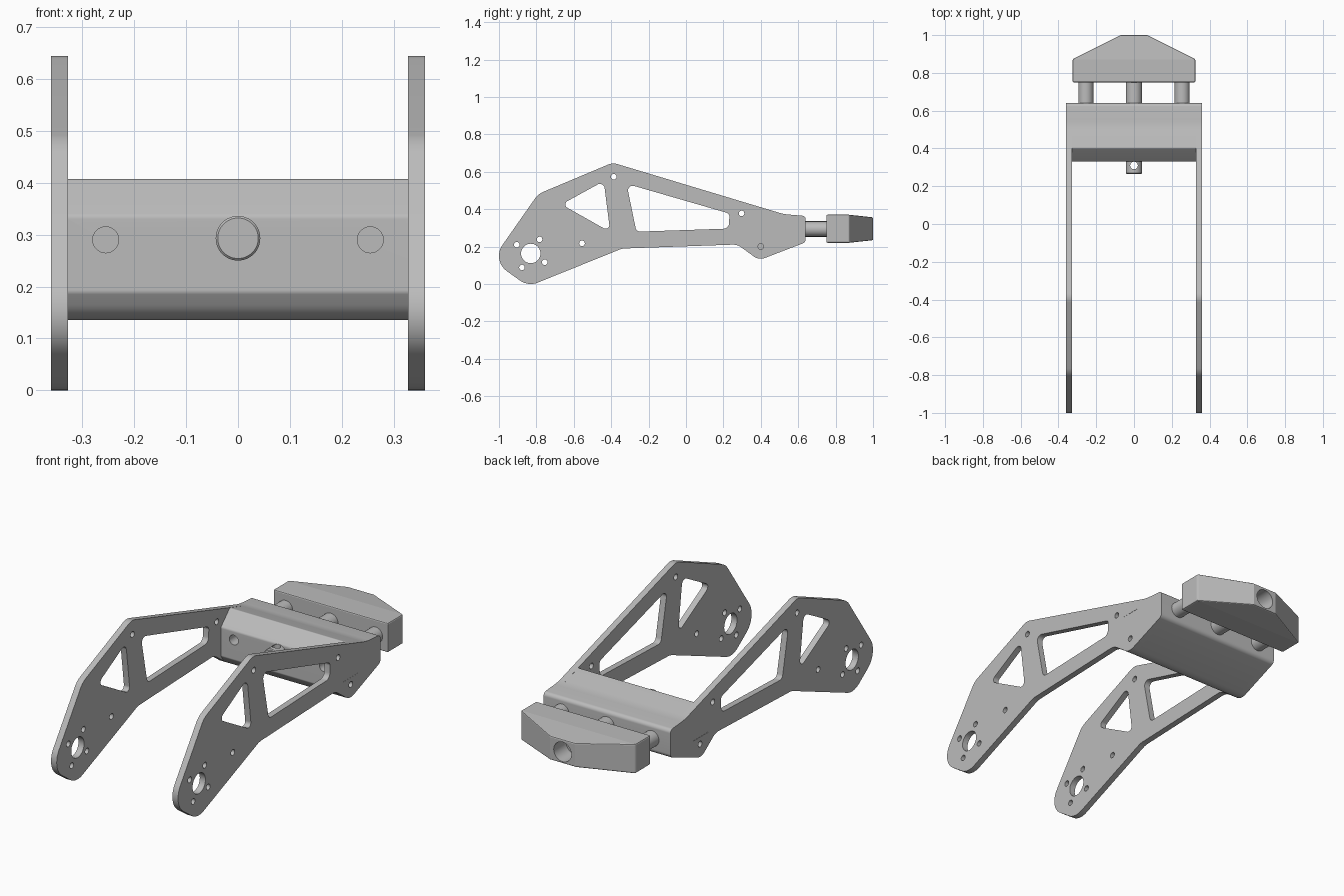
import bpy, bmesh, math
from mathutils import Vector

if "Cube" in bpy.data.objects:
    bpy.data.objects.remove(bpy.data.objects["Cube"])

GREY = (0.5, 0.5, 0.5, 1)
metal = bpy.data.materials.new("plain grey metal")
metal.use_nodes = True
metal.diffuse_color = GREY
metal.node_tree.nodes["Principled BSDF"].inputs["Base Color"].default_value = GREY


def activate(ob):
    bpy.ops.object.select_all(action='DESELECT')
    ob.select_set(True)
    bpy.context.view_layer.objects.active = ob


def finish(ob, name, smooth=True):
    ob.name = name
    ob.data.materials.clear()
    ob.data.materials.append(metal)
    activate(ob)
    if smooth:
        bpy.ops.object.shade_smooth_by_angle(angle=math.radians(30))
    return ob


def circle(y, z, r, n=32):
    return [(y + r * math.cos(math.tau * i / n), z + r * math.sin(math.tau * i / n))
            for i in range(n)]


def belt(rounds, steps=10):
    """Counter-clockwise outline tangent to circles (y, z, r); r < 0 is a hollow corner."""
    normals = []
    for i, (y, z, r) in enumerate(rounds):
        y2, z2, r2 = rounds[(i + 1) % len(rounds)]
        d = Vector((y2 - y, z2 - z))
        u = d.normalized()
        s = (r - r2) / d.length
        n = u * s + Vector((u.y, -u.x)) * math.sqrt(1 - s * s)
        normals.append(math.atan2(n.y, n.x))
    pts = []
    for i, (y, z, r) in enumerate(rounds):
        a = normals[i - 1]
        turn = (normals[i] - a + math.pi) % math.tau - math.pi
        for k in range(steps + 1):
            t = a + turn * k / steps
            pts.append((y + r * math.cos(t), z + r * math.sin(t)))
    return pts


def slab(name, loops, x0, x1):
    """Side profile with holes, extruded along x."""
    cu = bpy.data.curves.new(name, 'CURVE')
    cu.dimensions = '2D'
    cu.fill_mode = 'BOTH'
    cu.extrude = (x1 - x0) / 2
    for loop in loops:
        sp = cu.splines.new('POLY')
        sp.points.add(len(loop) - 1)
        for p, (y, z) in zip(sp.points, loop):
            p.co = (y, z, 0, 1)
        sp.use_cyclic_u = True
    ob = bpy.data.objects.new(name, cu)
    bpy.context.collection.objects.link(ob)
    ob.location.x = (x0 + x1) / 2
    ob.rotation_euler = (math.pi / 2, 0, math.pi / 2)
    activate(ob)
    bpy.ops.object.convert(target='MESH')
    ob = bpy.context.object
    bm = bmesh.new()
    bm.from_mesh(ob.data)
    bmesh.ops.remove_doubles(bm, verts=bm.verts, dist=0.00005)
    bmesh.ops.recalc_face_normals(bm, faces=bm.faces)
    bm.to_mesh(ob.data)
    bm.free()
    return finish(ob, name)


def rod(name, r, start, end):
    a, b = Vector(start), Vector(end)
    bpy.ops.mesh.primitive_cylinder_add(vertices=48, radius=r, depth=(b - a).length,
                                        location=(a + b) / 2)
    ob = bpy.context.object
    ob.rotation_euler = (b - a).to_track_quat('Z', 'Y').to_euler()
    return finish(ob, name)


def apply_modifier(ob, kind, **settings):
    mod = ob.modifiers.new(kind.title(), kind)
    for key, value in settings.items():
        setattr(mod, key, value)
    activate(ob)
    bpy.ops.object.modifier_apply(modifier=mod.name)


def cut(ob, r, start, end):
    cutter = rod("cutter", r, start, end)
    apply_modifier(ob, 'BOOLEAN', operation='DIFFERENCE', solver='EXACT', object=cutter)
    bpy.data.objects.remove(cutter)


INNER, OUTER = 0.328, 0.36
PIN_X, PIN_Z = 0.255, 0.293

# Shared rounds of the rear end
tail = [(0.40, 0.20, 0.065), (0.615, 0.24, 0.025), (0.62, 0.345, 0.02), (0.57, 0.62, -0.25)]

# Side plates with windows, bearing hole, screw holes and tab slot
outline = belt([(-0.83, 0.10, 0.10), (-0.32, 0.09, -0.10), (0.25, 0.13, -0.08)] + tail +
               [(-0.388, 0.572, 0.072), (-0.725, 0.40, 0.10), (-0.90, 0.15, 0.10)])
small_window = belt([(-0.625, 0.425, 0.02), (-0.43, 0.315, 0.02), (-0.46, 0.51, 0.025)])
large_window = belt([(-0.245, 0.305, 0.025), (0.20, 0.325, 0.03),
                     (0.21, 0.36, 0.022), (-0.285, 0.50, 0.025)])
slot = belt([(0.34, 0.24, 0.004), (0.45, 0.24, 0.004),
             (0.45, 0.34, 0.004), (0.34, 0.34, 0.004)], 3)
hub_y, hub_z = -0.83, 0.163
screws = [(-0.556, 0.217), (-0.386, 0.573), (0.297, 0.377), (0.40, 0.20)]
dy, dz = 0.047, 0.075
for _ in range(4):
    screws.append((hub_y + dy, hub_z + dz))
    dy, dz = -dz, dy
holes = [small_window, large_window, slot, circle(hub_y, hub_z, 0.052, 48)]
holes += [circle(y, z, 0.015, 20) for y, z in screws]

for side, s in (("left", 1), ("right", -1)):
    lo, hi = sorted((s * INNER, s * OUTER))
    slab(side + "_side_plate", [outline] + holes, lo, hi)
    lo, hi = sorted((s * 0.31, s * (OUTER - 0.001)))
    slab(side + "_tab", [slot], lo, hi)

# Cross block joining the plates, with two blind holes in front
block = slab("cross_block", [belt(tail + [(0.405, 0.397, 0.01), (0.345, 0.33, 0.015),
                                          (0.345, 0.193, 0.015)])], -INNER, INNER)
for s in (1, -1):
    cut(block, 0.025, (s * PIN_X, 0.30, 0.29), (s * PIN_X, 0.43, 0.29))
finish(block, "cross_block")

# Pins carrying the pad
for side, s in (("left", 1), ("right", -1)):
    rod(side + "_pin", 0.04, (s * PIN_X, 0.60, PIN_Z), (s * PIN_X, 0.78, PIN_Z))
pin = rod("centre_pin", 0.043, (0, 0.265, PIN_Z), (0, 0.78, PIN_Z))
apply_modifier(pin, 'BEVEL', width=0.004, segments=1, limit_method='ANGLE')
cut(pin, 0.02, (0, 0.31, 0.2), (0, 0.31, 0.4))
finish(pin, "centre_pin")

# Tapered pad at the back
bm = bmesh.new()
rings = []
for y, w, lo, hi in ((0.75, 0.325, 0.22, 0.37), (0.872, 0.325, 0.22, 0.37),
                     (1.0, 0.07, 0.234, 0.356)):
    rings.append([bm.verts.new(c) for c in ((-w, y, lo), (w, y, lo), (w, y, hi), (-w, y, hi))])
for a, b in zip(rings, rings[1:]):
    for i in range(4):
        j = (i + 1) % 4
        bm.faces.new((a[i], a[j], b[j], b[i]))
bm.faces.new(rings[0])
bm.faces.new(rings[-1])
bmesh.ops.recalc_face_normals(bm, faces=bm.faces)
mesh = bpy.data.meshes.new("pad")
bm.to_mesh(mesh)
bm.free()
pad = bpy.data.objects.new("pad", mesh)
bpy.context.collection.objects.link(pad)
apply_modifier(pad, 'BEVEL', width=0.006, segments=2, limit_method='ANGLE')
cut(pad, 0.05, (0, 0.90, PIN_Z), (0, 1.1, PIN_Z))
finish(pad, "pad", smooth=False)
